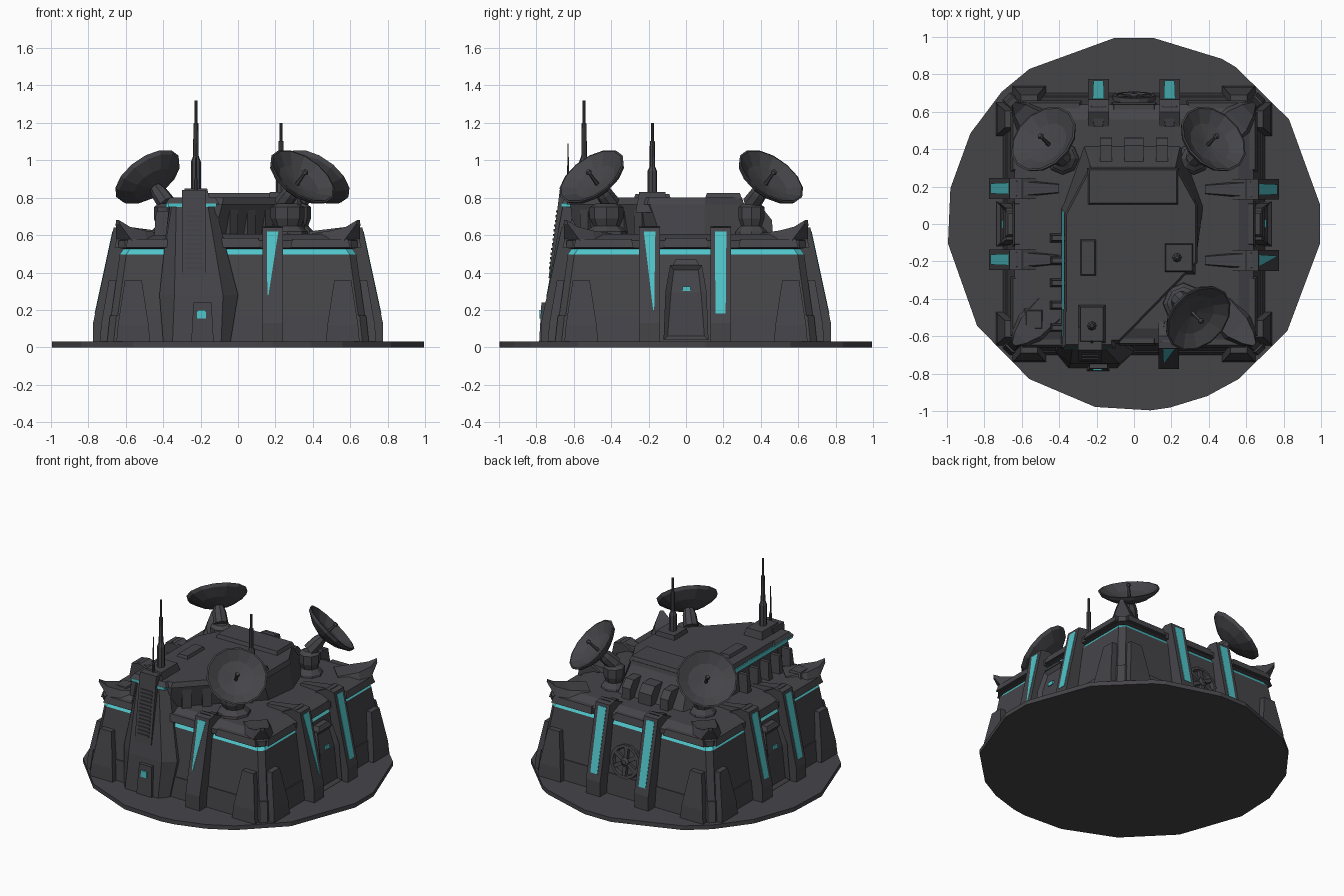
import bpy, bmesh, math
from mathutils import Matrix, Vector

if "Cube" in bpy.data.objects:
    bpy.data.objects.remove(bpy.data.objects["Cube"], do_unlink=True)


def material(name, rgb):
    m = bpy.data.materials.new(name)
    m.use_nodes = True
    m.diffuse_color = (*rgb, 1)
    m.node_tree.nodes["Principled BSDF"].inputs["Base Color"].default_value = (*rgb, 1)
    return m


GREY = material("dark grey metal", (0.06, 0.058, 0.066))
CYAN = material("cyan light", (0.08, 0.56, 0.59))


def loft(name, rings, mat=GREY, matrix=None):
    """Skin a stack of equal-length point rings and cap both ends."""
    bm = bmesh.new()
    loops = [[bm.verts.new(p) for p in ring] for ring in rings]
    n = len(loops[0])
    for a, b in zip(loops, loops[1:]):
        for i in range(n):
            j = (i + 1) % n
            bm.faces.new((a[i], a[j], b[j], b[i]))
    bm.faces.new(loops[0][::-1])
    bm.faces.new(loops[-1])
    bmesh.ops.recalc_face_normals(bm, faces=bm.faces)
    if matrix:
        bm.transform(matrix)
    mesh = bpy.data.meshes.new(name)
    bm.to_mesh(mesh)
    bm.free()
    mesh.materials.append(mat)
    ob = bpy.data.objects.new(name, mesh)
    bpy.context.collection.objects.link(ob)
    return ob


def rect(x0, x1, y0, y1, z):
    return [(x0, y0, z), (x1, y0, z), (x1, y1, z), (x0, y1, z)]


def box(name, x, y, z, mat=GREY, matrix=None, bevel=0.0):
    """x, y and z are (low, high) pairs; bevel shrinks the top."""
    b = bevel
    return loft(name, [rect(*x, *y, z[0]),
                       rect(x[0] + b, x[1] - b, y[0] + b, y[1] - b, z[1])], mat, matrix)


def octagon(h, z, c=0.035):
    k = h - c
    return [(k, -h, z), (h, -k, z), (h, k, z), (k, h, z),
            (-k, h, z), (-h, k, z), (-h, -k, z), (-k, -h, z)]


def circle(r, z, n=8):
    return [(r * math.cos(math.tau * i / n), r * math.sin(math.tau * i / n), z) for i in range(n)]


def lathe(name, profile, n=8, mat=GREY, matrix=None):
    return loft(name, [circle(r, z, n) for r, z in profile], mat, matrix)


def side(k):
    """Turn a part built on the front onto side k: front, +x, back, -x."""
    return Matrix.Rotation(k * math.pi / 2, 4, "Z")


# Ground plate
angles = [6, 34, 57, 62, 84, 96, 124, 135, 151, 169, 186, 213, 236, 258, 275, 281, 293, 304, 325, 354]
loft("ground_plate", [[(math.cos(math.radians(a)), math.sin(math.radians(a)), z) for a in angles]
                      for z in (0, 0.03)])

# Main walls, sloping light band and roof
loft("main_walls", [octagon(0.7, 0.03), octagon(0.685, 0.17), octagon(0.678, 0.17), octagon(0.632, 0.497)])
loft("light_band", [octagon(0.632, 0.497), octagon(0.612, 0.527)], CYAN)
loft("roof", [octagon(0.612, 0.527), octagon(0.64, 0.532), octagon(0.64, 0.57), octagon(0.56, 0.605)])


# Sloped pillars with light strips
def pillar(k, x, arm, foot=0.0, foot_width=0.027, foot_z=0.18):
    m = side(k) @ Matrix.Translation((x, 0, 0))
    profile = [(-0.775, 0.03), (-0.775, 0.13), (-0.665, 0.64), (-0.6, 0.65), (-0.52, 0.61), (-0.52, 0.4), (-0.6, 0.03)]
    loft("pillar", [[(s, y, z) for y, z in profile] for s in (-0.055, 0.055)], GREY, m)
    loft("pillar_arm", [[(-w, y, 0.58), (w, y, 0.58), (w * 0.7, y, z), (-w * 0.7, y, z)]
                        for w, y, z in ((0.055, -0.63, 0.65), (0.03, -arm, 0.62))], GREY, m)
    low, high = Vector((foot, -0.764 + (foot_z - 0.18) * 0.216, foot_z)), Vector((0, -0.669, 0.62))
    loft("pillar_light", [[(p.x - w, p.y - 0.003, p.z), (p.x + w, p.y - 0.003, p.z),
                           (p.x + w, p.y + 0.004, p.z), (p.x - w, p.y + 0.004, p.z)]
                          for p, w in ((low, foot_width), (high, 0.031))], CYAN, m)


pillar(0, 0.185, 0.52, -0.025, 0.003, 0.28)
pillar(1, -0.195, 0.38, 0.022, 0.003, 0.2)
pillar(1, 0.185, 0.38)
for x in (-0.19, 0.19):
    pillar(2, x, 0.52)
    pillar(3, x, 0.4)

# Corner buttresses, roof edge beams and horns
for k in range(4):
    m = side(k)
    for s in (-1, 1):
        loft("buttress", [rect(s * 0.56 - w, s * 0.56 + w, y, -0.62, z)
                          for w, y, z in ((0.09, -0.738, 0.03), (0.082, -0.732, 0.12), (0.045, -0.69, 0.36))], GREY, m)
        box("edge_beam", (s * 0.44 - 0.16, s * 0.44 + 0.16), (-0.66, -0.6), (0.535, 0.58), GREY, m, 0.012)
    box("edge_beam_middle", (-0.12, 0.12), (-0.65, -0.6), (0.535, 0.585), GREY, m, 0.012)
    turn = side(k) @ Matrix.Rotation(math.pi / 4, 4, "Z")
    loft("corner_horn", [[(-w, -d, a), (w, -d, a), (w * 0.7, -d, b), (-w * 0.7, -d, b)]
                         for d, w, a, b in ((0.64, 0.11, 0.57, 0.61), (0.78, 0.1, 0.56, 0.625),
                                            (0.86, 0.06, 0.57, 0.645), (0.91, 0.015, 0.66, 0.68))], GREY, turn)

# Side doors with recessed panels
for k in (1, 3):
    m = side(k)
    door = loft("door_frame", [rect(-w, w, y, -0.6, z)
                               for w, y, z in ((0.12, -0.735, 0.04), (0.11, -0.72, 0.3), (0.085, -0.685, 0.44))], GREY, m)
    bm = bmesh.new()
    bm.from_mesh(door.data)
    out = m @ Vector((0, -1, 0))
    front = [f for f in bm.faces if f.normal.dot(out) > 0.7]
    bmesh.ops.inset_region(bm, faces=front, thickness=0.03, depth=-0.02)
    bm.to_mesh(door.data)
    bm.free()
    box("door_light", (-0.02, 0.025), (-0.706, -0.697), (0.3, 0.325), CYAN, m)
    box("door_hood", (-0.07, 0.07), (-0.69, -0.62), (0.44, 0.47), GREY, m, 0.015)

# Rear fan
fan = Matrix.Translation((0, 0.675, 0.28)) @ Matrix.Rotation(-math.pi / 2 + 0.16, 4, "X")
lathe("fan_ring", [(0.095, -0.03), (0.115, -0.03), (0.115, 0.015), (0.095, 0.015), (0.09, -0.01)], 14, GREY, fan)
lathe("fan_hub", [(0.03, -0.03), (0.03, 0.015), (0.015, 0.025)], 8, GREY, fan)
for i in range(6):
    box("fan_blade", (-0.013, 0.013), (0.02, 0.1), (-0.01, 0.012), GREY,
        fan @ Matrix.Rotation(i * math.tau / 6, 4, "Z"))

# Upper superstructure, undercut along the diagonal
top = [(-0.36, 0.05), (-0.23, 0.3), (0.22, 0.3), (0.33, 0.1), (0.33, -0.2), (-0.08, -0.62), (-0.36, -0.62)]
low = [(-0.39, 0.09), (-0.27, 0.43), (0.25, 0.43), (0.37, 0.1), (0.34, -0.13), (-0.13, -0.6), (-0.39, -0.64)]
loft("superstructure", [[(x, y, 0.58) for x, y in low], [(x, y, 0.785) for x, y in top]])
loft("superstructure_cap", [[(x * s, y * s, z) for x, y in top] for s, z in ((1.03, 0.765), (1.0, 0.8))])
box("roof_hatch", (-0.25, 0.24), (0.1, 0.3), (0.79, 0.825), GREY, None, 0.012)
box("roof_panel", (-0.29, -0.2), (-0.28, -0.08), (0.79, 0.82), GREY, None, 0.01)
box("side_light", (-0.384, -0.375), (-0.6, 0.07), (0.747, 0.777), CYAN)
for i in range(5):
    box("side_rib", (-0.45, -0.36), (-0.58 + i * 0.12, -0.53 + i * 0.12), (0.58, 0.73), GREY, None, 0.012)
for x, w in ((-0.15, 0.032), (0, 0.05), (0.15, 0.032)):
    loft("rear_column", [rect(x - w, x + w, 0.32, y, z)
                         for y, z in ((0.465, 0.58), (0.46, 0.68), (0.42, 0.73))])
for i in range(4):
    t = 0.15 + i * 0.23
    m = Matrix.Translation((0.31 - 0.41 * t, -0.18 - 0.42 * t, 0)) @ Matrix.Rotation(math.pi / 4, 4, "Z")
    box("diagonal_rib", (-0.03, 0.03), (-0.018, 0.05), (0.58, 0.765), GREY, m)

# Front tower with ladder, lights and porch
loft("front_tower", [[(a, -0.5, z), (a, y + 0.06, z), (a + c, y, z), (b - c, y, z), (b, y + 0.06, z), (b, -0.5, z)]
                     for a, b, c, y, z in ((-0.4, -0.04, 0.05, -0.77, 0.03), (-0.42, 0, 0.08, -0.745, 0.28),
                                           (-0.37, -0.12, 0.04, -0.66, 0.75))])
box("tower_light", (-0.375, -0.115), (-0.667, -0.52), (0.75, 0.77), CYAN)
box("tower_cap", (-0.385, -0.1), (-0.665, -0.45), (0.77, 0.8), GREY, None, 0.02)
loft("ladder_column", [rect(-0.3, -0.17, y, -0.55, z)
                       for y, z in ((-0.735, 0.37), (-0.73, 0.41), (-0.69, 0.72), (-0.675, 0.84))])
for i in range(13):
    z = 0.42 + i * 0.025
    y = -0.73 + (z - 0.41) * 0.13
    box("ladder_rung", (-0.28, -0.19), (y - 0.005, y + 0.01), (z, z + 0.012))
box("porch", (-0.25, -0.13), (-0.785, -0.7), (0.03, 0.24), GREY, None, 0.012)
box("porch_light", (-0.22, -0.17), (-0.784, -0.775), (0.155, 0.2), CYAN)

# Antennas
box("antenna_base", (-0.3, -0.15), (-0.64, -0.43), (0.79, 0.85), GREY, None, 0.015)
box("antenna_base", (0.15, 0.33), (-0.27, -0.09), (0.72, 0.83), GREY, None, 0.02)
for x, y, z, r, h in ((-0.225, -0.545, 0.84, 0.026, 0.48), (0.23, -0.18, 0.82, 0.026, 0.38), (-0.225, -0.63, 0.8, 0.009, 0.29)):
    lathe("antenna", [(r, 0), (r, h * 0.32), (r * 0.58, h * 0.38), (r * 0.52, h * 0.74),
                      (r * 0.3, h * 0.75), (r * 0.3, h)], 8, GREY, Matrix.Translation((x, y, z)))

# Dishes leaning outwards on mounts; the rear mounts are slimmer and tucked in
for x, y, inset, size in ((-0.48, 0.45, 0.1, 0.7), (0.42, 0.45, 0.1, 0.7), (0.34, -0.5, 0.075, 0.9)):
    sx, sy = math.copysign(1, x), math.copysign(1, y)
    aim = Vector((sx * 0.5, sy * 0.5, 0.7)).normalized()
    m = Matrix.Translation((x, y, 0.908)) @ aim.to_track_quat("Z", "Y").to_matrix().to_4x4()
    lathe("dish", [(0.025, -0.05), (0.12, -0.03), (0.19, 0.012), (0.2, 0.01),
                   (0.19, -0.012), (0.12, -0.055), (0.04, -0.08)], 14, GREY, m)
    lathe("dish_feed", [(0.012, -0.05), (0.008, 0.03), (0.018, 0.035), (0.012, 0.05)], 6, GREY, m)
    lathe("dish_neck", [(0.05, -0.2), (0.045, -0.12), (0.03, -0.07)], 8, GREY, m)
    lathe("dish_mount", [(r * size, z) for r, z in ((0.13, 0.58), (0.12, 0.62), (0.08, 0.65), (0.1, 0.69),
                                                    (0.1, 0.75), (0.06, 0.77))],
          8, GREY, Matrix.Translation((x - sx * inset, y - sy * inset, 0)))

# Low pad on the roof deck
box("roof_pad", (-0.59, -0.48), (-0.57, -0.45), (0.59, 0.63), GREY, None, 0.015)
